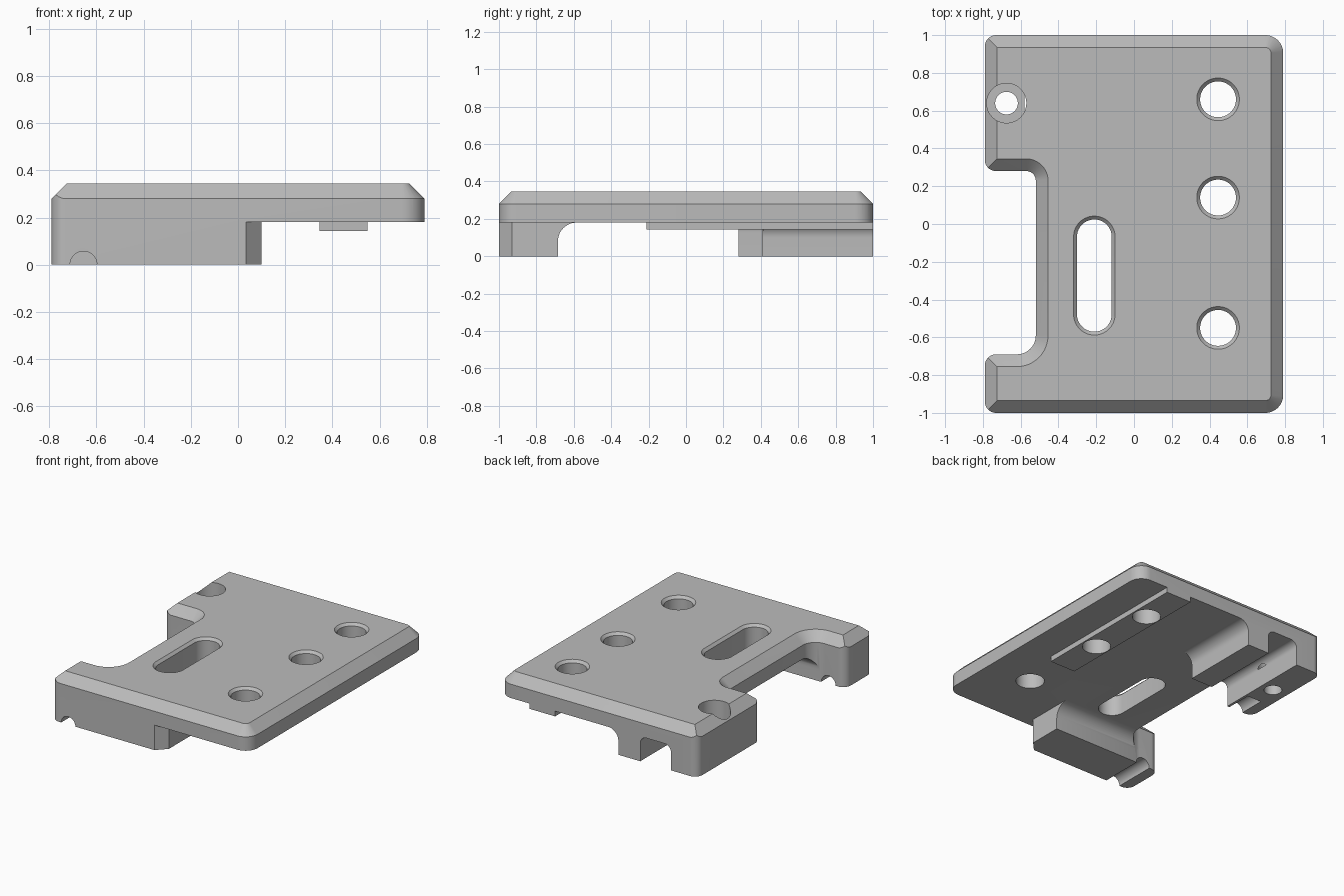
import bpy, bmesh
from math import sin, cos, pi, radians
from mathutils import Vector

if "Cube" in bpy.data.objects:
    bpy.data.objects.remove(bpy.data.objects["Cube"], do_unlink=True)

grey = bpy.data.materials.new("mid grey")
grey.use_nodes = True
grey.diffuse_color = (0.5, 0.5, 0.5, 1)
grey.node_tree.nodes["Principled BSDF"].inputs["Base Color"].default_value = (0.5, 0.5, 0.5, 1)


def loft(name, layers):
    """Closed solid through matching rings of points."""
    bm = bmesh.new()
    rings = [[bm.verts.new(p) for p in ring] for ring in layers]
    n = len(rings[0])
    for a, b in zip(rings, rings[1:]):
        for i in range(n):
            j = (i + 1) % n
            bm.faces.new((a[i], a[j], b[j], b[i]))
    bm.faces.new(rings[0][::-1])
    bm.faces.new(rings[-1])
    bmesh.ops.recalc_face_normals(bm, faces=bm.faces)
    mesh = bpy.data.meshes.new(name)
    bm.to_mesh(mesh)
    bm.free()
    mesh.materials.append(grey)
    obj = bpy.data.objects.new(name, mesh)
    bpy.context.collection.objects.link(obj)
    return obj


def combine(obj, tool, operation):
    """Apply one boolean and discard the tool."""
    mod = obj.modifiers.new(operation, 'BOOLEAN')
    mod.operation = operation
    mod.solver = 'EXACT'
    mod.object = tool
    bpy.context.view_layer.objects.active = obj
    bpy.ops.object.modifier_apply(modifier=mod.name)
    bpy.data.objects.remove(tool, do_unlink=True)


def outline(corners, inset=0, steps=12):
    """Counter-clockwise right-angled outline with rounded corners."""
    pts = []
    for i, (x, y, r) in enumerate(corners):
        p = Vector((x, y))
        before = (p - Vector(corners[i - 1][:2])).normalized()
        after = (Vector(corners[(i + 1) % len(corners)][:2]) - p).normalized()
        convex = before.x * after.y - before.y * after.x > 0
        p += inset * Vector((-before.y - after.y, before.x + after.x))
        if r == 0:
            pts.append(p)
            continue
        r += -inset if convex else inset
        c = p - r * before + r * after
        for k in range(steps + 1):
            t = pi / 2 * k / steps
            pts.append(c - r * cos(t) * after + r * sin(t) * before)
    return pts


def stack(pts, z):
    return [(p[0], p[1], z) for p in pts]


def prism(name, pts, low, high):
    return loft(name, [stack(pts, low), stack(pts, high)])


def along(name, axis, profile, start, end):
    """Extrude a (side, height) profile along x or y."""
    place = (lambda p, t: (t, p[0], p[1])) if axis == 'x' else (lambda p, t: (p[0], t, p[1]))
    return loft(name, [[place(p, t) for p in profile] for t in (start, end)])


def fillet(edge, r, direction, top=0.18):
    """Profile of a concave fillet between a foot side and the plate underside."""
    arc = [(edge + direction * r * (1 - cos(k * pi / 24)), top - r + r * sin(k * pi / 24))
           for k in range(13)]
    inner = edge - direction * 0.04
    return [(inner, top - r)] + arc + [(edge + direction * r, top + 0.03), (inner, top + 0.03)]


def slot(x, y, r, half=0, n=48):
    angles = [2 * pi * (i + 0.5) / n for i in range(n)]
    return [(x + r * cos(a), y + r * sin(a) + (half if sin(a) > 0 else -half)) for a in angles]


def rect(x0, x1, y0, y1):
    return [(x0, y0), (x1, y0), (x1, y1), (x0, y1)]


def plan(left_round):
    """Plate outline with the side notch."""
    return [(-0.79, -1, left_round), (0.79, -1, 0.095), (0.79, 1, 0.095), (-0.79, 1, left_round),
            (-0.79, 0.28, left_round), (-0.52, 0.28, 0.05), (-0.52, -0.69, 0.1),
            (-0.79, -0.69, left_round)]


# Plate with chamfered top, slightly oversized until trimmed
sharp = plan(0)
wide = outline(sharp, -0.02)
bracket = loft("mounting_bracket", [stack(wide, 0.18), stack(wide, 0.26),
                                    stack(outline(sharp, 0.065), 0.345)])

# Feet, rib and pad on the underside
front = [(-0.805, -1.015), (0.02, -1.015), (0.1, -0.93), (0.1, -0.685), (-0.805, -0.685)]
parts = [
    prism("front_foot", front, 0, 0.23),
    along("front_fillet", 'x', fillet(-0.685, 0.1, 1), -0.8, 0.0995),
    prism("back_foot", rect(-0.805, -0.58, 0.265, 1.015), 0, 0.23),
    along("back_foot_fillet", 'y', fillet(-0.58, 0.05, 1), 0.267, 1.012),
    prism("rib", rect(-0.335, -0.16, 0.41, 1.015), 0, 0.23),
    along("rib_outer_fillet", 'y', fillet(-0.16, 0.08, 1), 0.411, 1.012),
    along("rib_inner_fillet", 'y', fillet(-0.335, 0.05, -1), 0.411, 1.012),
    prism("pad", rect(0.345, 0.55, -0.21, 1.015), 0.142, 0.22),
]
for part in parts:
    combine(bracket, part, 'UNION')

# Trim all walls to the rounded outline
combine(bracket, prism("trim", outline(plan(0.06)), -0.05, 0.5), 'INTERSECT')

# Bolt holes and long slot with small edge chamfers
for x, y, r, half in ((0.445, 0.66, 0.095, 0), (0.445, 0.14, 0.095, 0),
                      (0.445, -0.55, 0.095, 0), (-0.21, -0.273, 0.092, 0.205)):
    levels = ((0, -0.1), (0, 0.327), (0.036, 0.363))
    combine(bracket, loft("hole", [stack(slot(x, y, r + g, half), z) for g, z in levels]),
            'DIFFERENCE')

# Counterbored corner hole
bore = ((0.06, -0.1), (0.06, 0.14), (0.105, 0.14), (0.105, 0.5))
combine(bracket, loft("counterbore", [stack(slot(-0.675, 0.64, r), z) for r, z in bore]),
        'DIFFERENCE')

# Round grooves under the two feet
for start, end in ((-1.1, -0.5), (0.2, 0.47)):
    combine(bracket, along("groove", 'y', slot(-0.655, 0, 0.057), start, end), 'DIFFERENCE')

bpy.ops.object.select_all(action='DESELECT')
bracket.select_set(True)
bpy.context.view_layer.objects.active = bracket
bpy.ops.object.shade_smooth_by_angle(angle=radians(30))
